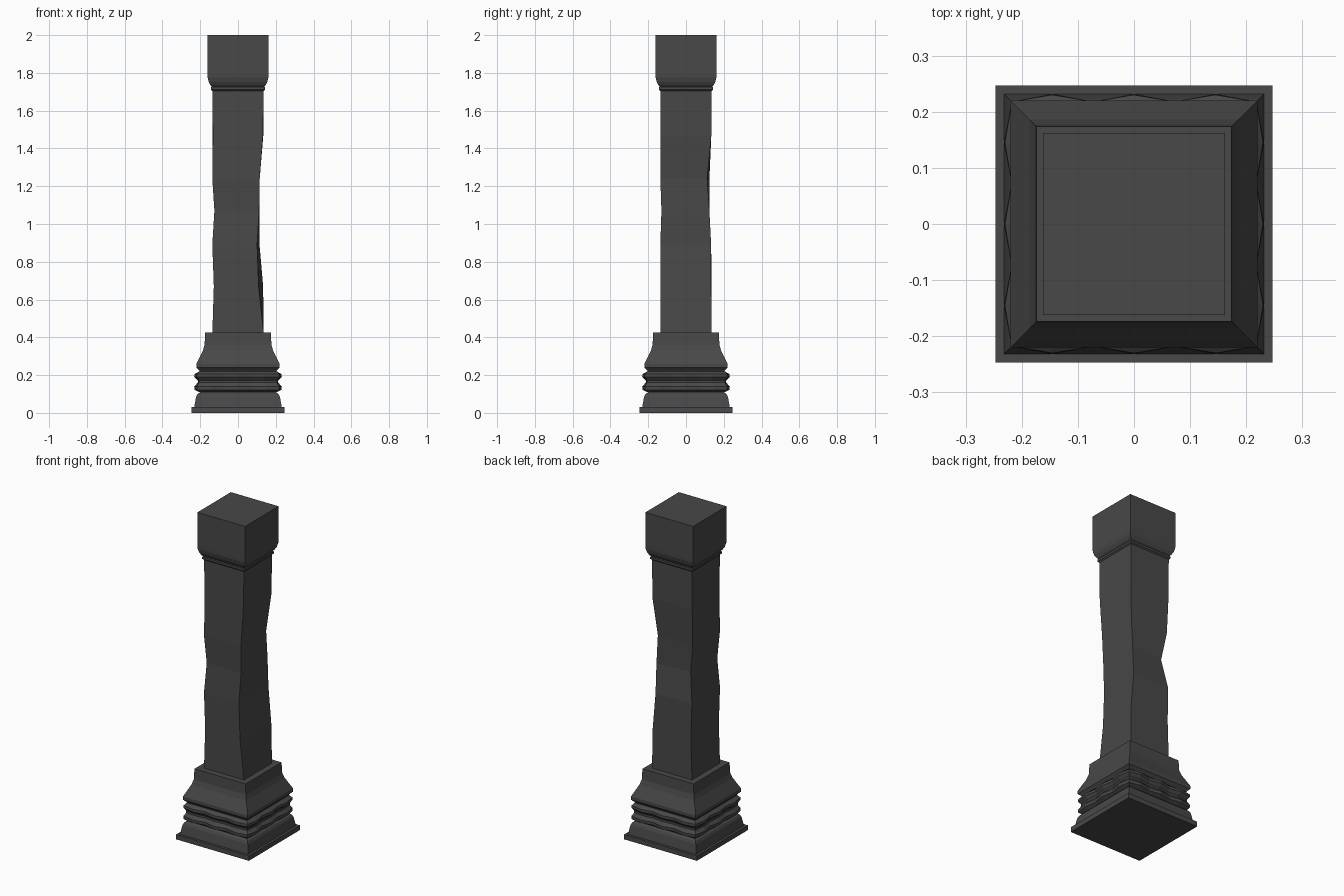
import bpy
import bmesh

cube = bpy.data.objects.get("Cube")
if cube:
    bpy.data.objects.remove(cube, do_unlink=True)

stone = bpy.data.materials.new("dark grey stone")
stone.use_nodes = True
colour = (0.065, 0.065, 0.065, 1)
stone.diffuse_color = colour
bsdf = stone.node_tree.nodes["Principled BSDF"]
bsdf.inputs["Base Color"].default_value = colour
bsdf.inputs["Roughness"].default_value = 0.9

CORNERS = [(-1, -1), (1, -1), (1, 1), (-1, 1)]


def loft(name, rings):
    """Skin a stack of closed rings and cap both ends."""
    bm = bmesh.new()
    loops = [[bm.verts.new(p) for p in ring] for ring in rings]
    for low, high in zip(loops, loops[1:]):
        n = len(low)
        for i in range(n):
            j = (i + 1) % n
            bm.faces.new((low[i], low[j], high[j], high[i]))
    bm.faces.new(loops[0][::-1])
    bm.faces.new(loops[-1])
    bmesh.ops.recalc_face_normals(bm, faces=bm.faces)
    mesh = bpy.data.meshes.new(name)
    bm.to_mesh(mesh)
    bm.free()
    mesh.materials.append(stone)
    obj = bpy.data.objects.new(name, mesh)
    bpy.context.collection.objects.link(obj)
    return obj


def square(half, z):
    return [(x * half, y * half, z) for x, y in CORNERS]


def scalloped(half, z, bulge, steps=6):
    """Square ring whose sides swell outward at every second point."""
    ring = []
    for k, (x, y) in enumerate(CORNERS):
        nx, ny = CORNERS[(k + 1) % 4]
        out_x, out_y = (x + nx) / 2, (y + ny) / 2
        for s in range(steps):
            t = s / steps
            push = bulge * (s % 2)
            ring.append(((x + (nx - x) * t) * half + out_x * push,
                         (y + (ny - y) * t) * half + out_y * push, z))
    return ring


def moulding(name, profile):
    loft(name, [square(half, z) for half, z in profile])


# Base: plinth, foot, scalloped bands, sloping collar
moulding("plinth", [(0.247, 0), (0.247, 0.03)])
moulding("foot", [(0.232, 0.03), (0.222, 0.085), (0.215, 0.1), (0.2, 0.11), (0.2, 0.12)])
loft("scalloped_bands", [scalloped(*r) for r in [
    (0.205, 0.11, 0.0), (0.218, 0.122, 0.012), (0.218, 0.14, 0.014),
    (0.207, 0.16, 0.006), (0.207, 0.172, 0.006), (0.218, 0.19, 0.014),
    (0.218, 0.205, 0.012), (0.205, 0.22, 0.0)]])
moulding("collar", [(0.2, 0.215), (0.205, 0.225), (0.22, 0.24), (0.22, 0.26),
                    (0.208, 0.285), (0.186, 0.33), (0.177, 0.36), (0.174, 0.425)])

# Shaft: each corner is worn inward by its own (x, y) amount at each height
HALF = 0.136
wear = [
    (0.42, (0, 0), (0, 0), (0, 0), (0, 0)),
    (0.67, (.008, 0), (.027, 0), (.003, .003), (.008, 0)),
    (0.89, (0, 0), (.035, 0), (.022, .003), (.003, .003)),
    (1.07, (.011, .011), (.024, .006), (.022, .012), (.03, .03)),
    (1.24, (0, 0), (.021, 0), (.023, .024), (.004, .012)),
    (1.47, (.003, .003), (.004, 0), (.002, .002), (0, .002)),
    (1.72, (0, 0), (0, 0), (0, 0), (0, 0)),
]
loft("shaft", [[(x * (HALF - dx), y * (HALF - dy), z)
                for (x, y), (dx, dy) in zip(CORNERS, row)] for z, *row in wear])

# Capital: thin neck ring and block with a rounded underside
moulding("neck_ring", [(0.136, 1.705), (0.143, 1.712), (0.143, 1.724), (0.137, 1.732)])
moulding("capital", [(0.136, 1.725), (0.146, 1.735), (0.155, 1.752), (0.161, 1.775),
                     (0.162, 1.795), (0.162, 2.0)])
